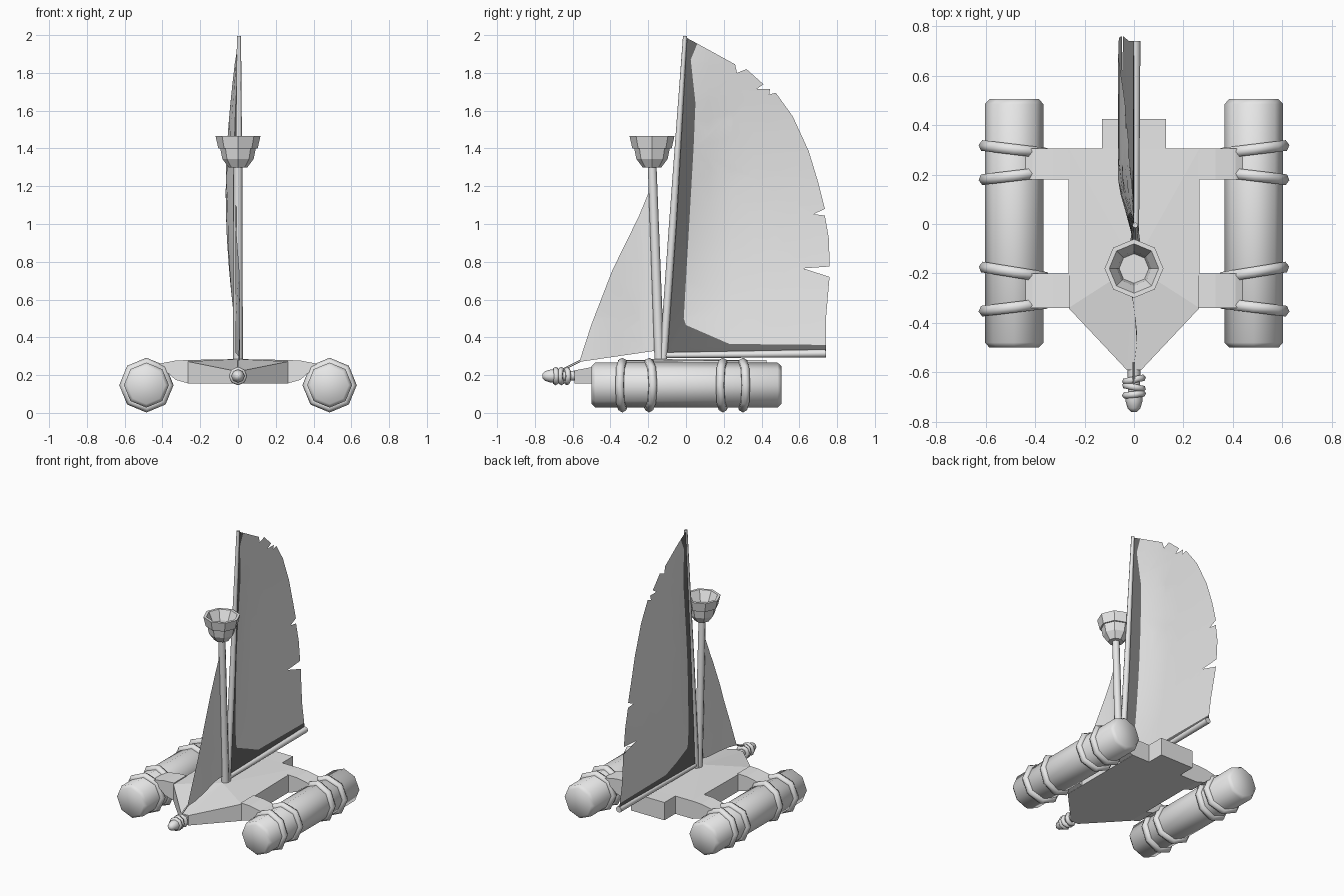
import bpy, bmesh, math
from mathutils import Vector

cube = bpy.data.objects.get("Cube")
if cube:
    bpy.data.objects.remove(cube, do_unlink=True)


def material(name, v):
    m = bpy.data.materials.new(name)
    m.use_nodes = True
    m.diffuse_color = (v, v, v, 1)
    m.node_tree.nodes["Principled BSDF"].inputs["Base Color"].default_value = (v, v, v, 1)
    return m


GREY = material("light grey", 0.8)
DARK = material("dark grey", 0.145)


def finish(name, bm, smooth=0, mats=(GREY,), fix=True):
    if fix:
        bmesh.ops.recalc_face_normals(bm, faces=bm.faces[:])
    me = bpy.data.meshes.new(name)
    bm.to_mesh(me)
    bm.free()
    for m in mats:
        me.materials.append(m)
    ob = bpy.data.objects.new(name, me)
    bpy.context.collection.objects.link(ob)
    if smooth:
        bpy.ops.object.select_all(action='DESELECT')
        ob.select_set(True)
        bpy.context.view_layer.objects.active = ob
        bpy.ops.object.shade_smooth_by_angle(angle=math.radians(smooth))
    return ob


def tube(name, stations, sides=8, smooth=60):
    """Straight or bent round bar; stations are (x, y, z, radius)."""
    bm = bmesh.new()
    pts = [Vector(s[:3]) for s in stations]
    q = (pts[-1] - pts[0]).to_track_quat('Z', 'Y')
    rings = []
    for p, s in zip(pts, stations):
        angles = [2 * math.pi * i / sides for i in range(sides)]
        rings.append([bm.verts.new(p + q @ Vector((math.cos(a), math.sin(a), 0)) * s[3])
                      for a in angles])
    for a, b in zip(rings, rings[1:]):
        for i in range(sides):
            j = (i + 1) % sides
            bm.faces.new((a[i], a[j], b[j], b[i]))
    bm.faces.new(rings[0])
    bm.faces.new(rings[-1])
    return finish(name, bm, smooth)


def rope_ring(name, loc, rot, major, minor, segs=8):
    bpy.ops.mesh.primitive_torus_add(location=loc, rotation=rot, major_radius=major,
                                     minor_radius=minor, major_segments=segs, minor_segments=6)
    ob = bpy.context.object
    ob.name = name
    ob.data.materials.append(GREY)
    bpy.ops.object.shade_smooth_by_angle(angle=math.radians(65))


# Hull: flat bottom, level deck with stern step, deck falling to the bow
half = [(0.03, -0.59, 0.225), (0.265, -0.34, 0.272), (0.265, 0.305, 0.28),
        (0.13, 0.305, 0.28), (0.13, 0.425, 0.28)]
outline = half + [(-x, y, z) for x, y, z in reversed(half)]
bm = bmesh.new()
top = [bm.verts.new(p) for p in outline]
low = [bm.verts.new((x, y, 0.155)) for x, y, z in outline]
peak = bm.verts.new((0, -0.17, 0.285))
n = len(top)
for i in range(n):
    j = (i + 1) % n
    bm.faces.new((low[i], low[j], top[j], top[i]))
bm.faces.new(low)
bm.faces.new(top[2:8])
for a, b in ((0, 1), (1, 2), (2, 7), (7, 8), (8, 9), (9, 0)):
    bm.faces.new((top[a], top[b], peak))
finish("hull", bm)

# Outrigger arms, floats and their lashings
arm = [(0.26, 0.28), (0.33, 0.277), (0.41, 0.262), (0.455, 0.24),
       (0.44, 0.215), (0.37, 0.21), (0.33, 0.175), (0.26, 0.155)]
lashings = [(0.302, 0.12), (0.195, -0.12), (-0.195, 0.16), (-0.337, -0.12)]
for side, s in (("left", 1), ("right", -1)):
    for place, y0, y1 in (("rear", 0.18, 0.305), ("front", -0.34, -0.2)):
        bm = bmesh.new()
        f = bm.faces.new([bm.verts.new((s * x, y0, z)) for x, z in arm])
        r = bmesh.ops.extrude_face_region(bm, geom=[f], use_keep_orig=True)
        for v in r["geom"]:
            if isinstance(v, bmesh.types.BMVert):
                v.co.y = y1
        finish(f"{side}_{place}_arm", bm)
    cx, cz = s * 0.485, 0.147
    tube(f"{side}_float", [(cx, -0.5, cz, 0.1), (cx, -0.48, cz, 0.119),
                           (cx, 0.485, cz, 0.119), (cx, 0.505, cz, 0.1)])
    for k, (y, tilt) in enumerate(lashings):
        rope_ring(f"{side}_float_rope_{k + 1}", (cx, y, cz),
                  (math.pi / 2, 0, s * tilt), 0.12, 0.025)

# Bowsprit with rounded tip and rope coils
tube("bowsprit", [(0, -0.76, 0.195, 0.012), (0, -0.745, 0.195, 0.026), (0, -0.715, 0.195, 0.035),
                  (0, -0.685, 0.195, 0.035), (0, -0.68, 0.195, 0.024), (0, -0.45, 0.2, 0.03)])
for k, (y, tilt) in enumerate(((-0.69, 0.1), (-0.66, -0.2), (-0.63, 0.2))):
    rope_ring(f"bowsprit_rope_{k + 1}", (0, y, 0.195), (math.pi / 2, 0, tilt), 0.034, 0.015)
tube("jib_line", [(0, -0.66, 0.225, 0.006), (0, -0.56, 0.275, 0.006)], 5)

# Masts and boom
tube("lookout_mast", [(0, -0.14, 0.26, 0.026), (0, -0.18, 1.33, 0.023)])
tube("main_mast", [(0.005, -0.122, 0.26, 0.02), (0.005, -0.07, 1.0, 0.02),
                   (0.005, -0.005, 1.995, 0.011)])
tube("boom", [(0.005, -0.12, 0.305, 0.015), (0.005, 0.74, 0.315, 0.021)])

# Lookout basket, an eight-sided turned bowl
profile = [(0.05, 1.3), (0.083, 1.345), (0.094, 1.4), (0.104, 1.4), (0.119, 1.465),
           (0.1, 1.465), (0.07, 1.4), (0.06, 1.345)]
tube("lookout_basket", [(0, -0.18, z, r) for r, z in profile], 8, smooth=0)


def slack(y, z):
    """Sideways belly of the main sail."""
    luff = -0.12 + 0.115 * (z - 0.3) / 1.7
    rise = min(max((z - 0.33) / 1.66, 0), 1)
    return -0.065 * math.sin(math.pi * rise) * min(1, max(0, (y - luff) / 0.22))


def sheet(name, panels, belly, mats):
    """Cloth from flat (y, z) panels, sliced into strips and then bellied."""
    bm = bmesh.new()
    for k, pts in enumerate(panels):
        f = bm.faces.new([bm.verts.new((0, y, z)) for y, z in pts])
        f.normal_update()
        if f.normal.x < 0:
            f.normal_flip()
        f.material_index = k
    bmesh.ops.remove_doubles(bm, verts=bm.verts[:], dist=0.0005)
    bmesh.ops.triangulate(bm, faces=bm.faces[:])
    cuts = [((0, 0, 0.2 + 0.15 * i), (0, 0, 1)) for i in range(1, 12)]
    cuts += [((0, 0.12 * i, 0), (0, 1, 0)) for i in range(-4, 6)]
    for co, no in cuts:
        bmesh.ops.bisect_plane(bm, geom=bm.verts[:] + bm.edges[:] + bm.faces[:],
                               plane_co=co, plane_no=no, dist=0.0001)
    for v in bm.verts:
        v.co.x = belly(v.co.y, v.co.z)
    return finish(name, bm, 60, mats, fix=False)


# Main sail with ragged trailing edge and dark band along mast and boom
inner = [(0.06, 1.955), (0.025, 1.87), (0.05, 1.64), (0.04, 1.4),
         (-0.012, 0.5), (0, 0.465), (0.23, 0.365), (0.74, 0.36)]
ragged = [(0.74, 0.49), (0.76, 0.72), (0.62, 0.765), (0.76, 0.775), (0.757, 0.92),
          (0.735, 1.045), (0.675, 1.052), (0.735, 1.08), (0.7, 1.22), (0.65, 1.385),
          (0.565, 1.57), (0.475, 1.695), (0.44, 1.685), (0.445, 1.715), (0.375, 1.715),
          (0.41, 1.74), (0.32, 1.82), (0.27, 1.8), (0.26, 1.845)]
band = inner + [(0.74, 0.32), (-0.12, 0.31), (-0.005, 1.99)]
sheet("main_sail", [inner + ragged, band], slack, (GREY, DARK))

# Jib
jib = [(-0.565, 0.27), (-0.5, 0.47), (-0.39, 0.755), (-0.25, 1.04),
       (-0.18, 1.21), (-0.155, 0.33)]
sheet("jib", [jib], lambda y, z: 0.012 * math.sin((y + 0.57) * 14), (GREY,))
